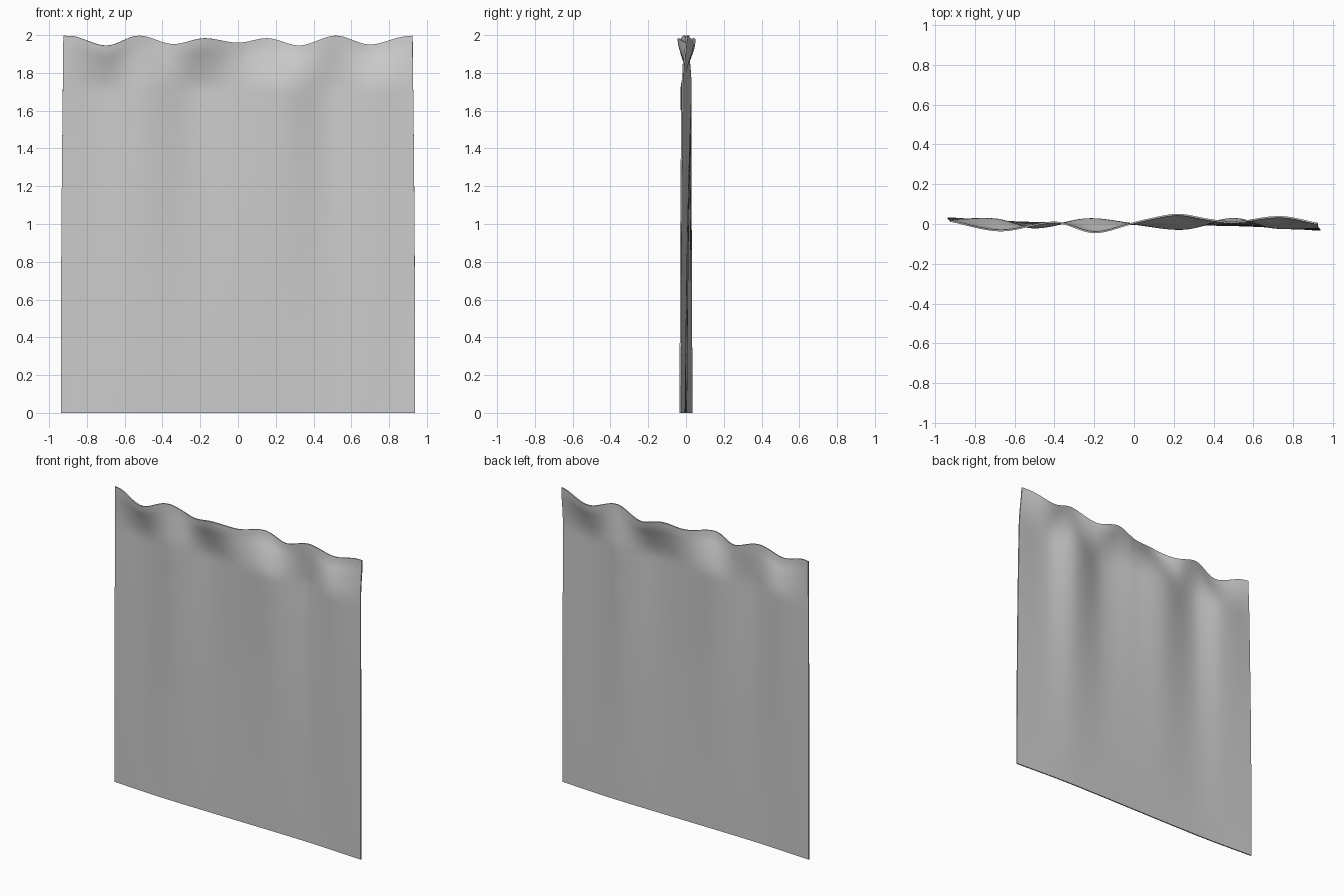
import bpy, bmesh

if "Cube" in bpy.data.objects:
    bpy.data.objects.remove(bpy.data.objects["Cube"])


def curve(pts, t):
    """Smooth Hermite interpolation through sorted (position, value) points."""
    n = len(pts)

    def slope(i):
        a, b = pts[max(i - 1, 0)], pts[min(i + 1, n - 1)]
        return (b[1] - a[1]) / (b[0] - a[0])
    t = min(max(t, pts[0][0]), pts[-1][0])
    i = next(k for k in range(n - 1) if t <= pts[k + 1][0])
    h = pts[i + 1][0] - pts[i][0]
    s = (t - pts[i][0]) / h
    return ((2*s**3 - 3*s*s + 1) * pts[i][1] + (s**3 - 2*s*s + s) * h * slope(i)
            + (3*s*s - 2*s**3) * pts[i + 1][1] + (s**3 - s*s) * h * slope(i + 1))


# Scalloped top hem between six hanging points
HEM = [(-.93, 1.997), (-.87, 1.993), (-.70, 1.945), (-.53, 1.997), (-.35, 1.953),
       (-.18, 1.983), (0, 1.96), (.16, 1.983), (.33, 1.945), (.52, 1.997),
       (.70, 1.95), (.87, 1.99), (.93, 1.997)]
# Depth of the cloth at the hem, and of the folds just under it
TOP = [(-.93, .015), (-.68, -.033), (-.45, .005), (-.37, .005), (-.2, -.042), (-.02, 0),
       (.06, .02), (.22, .047), (.38, .022), (.5, .008), (.74, .036), (.93, .002)]
FOLD = [(-.93, .02), (-.70, .024), (-.5, -.018), (-.23, .025), (0, 0),
        (.25, -.025), (.5, .026), (.7, -.018), (.93, -.02)]
BASE = [(-.93, .03), (-.6, .01), (-.3, .003), (0, 0), (.3, -.003), (.6, -.01), (.93, -.03)]
# Weights of hem and fold shapes down the height
W_TOP = [(0, 0), (1.7, 0), (1.78, .12), (1.87, .48), (1.95, .88), (2, 1)]
W_FOLD = [(0, 0), (.5, .15), (1, .4), (1.5, .8), (1.72, 1), (1.78, .88), (1.87, .5),
          (1.95, .12), (2, 0)]

# Curtain cloth
NX, NZ = 120, 100
bm = bmesh.new()
rows = []
for j in range(NZ + 1):
    v = 2 * j / NZ
    wt, wf = curve(W_TOP, v), curve(W_FOLD, v)
    half = .938 - .014 * (v / 2) ** 2
    row = []
    for i in range(NX + 1):
        u = -.93 + 1.86 * i / NX
        y = wt * curve(TOP, u) + wf * curve(FOLD, u) + (1 - wt - wf) * curve(BASE, u)
        z = v - (2 - curve(HEM, u)) * (v / 2) ** 8
        row.append(bm.verts.new((u / .93 * half, y, z)))
    rows.append(row)
for a, b in zip(rows, rows[1:]):
    for i in range(NX):
        bm.faces.new((a[i], a[i + 1], b[i + 1], b[i]))
mesh = bpy.data.meshes.new("curtain")
bm.to_mesh(mesh)
bm.free()
curtain = bpy.data.objects.new("curtain", mesh)
bpy.context.collection.objects.link(curtain)

# Fabric thickness
solid = curtain.modifiers.new("thickness", "SOLIDIFY")
solid.thickness = .008
solid.offset = 0
bpy.context.view_layer.objects.active = curtain
curtain.select_set(True)
bpy.ops.object.modifier_apply(modifier="thickness")
bpy.ops.object.shade_smooth_by_angle(angle=.7)
